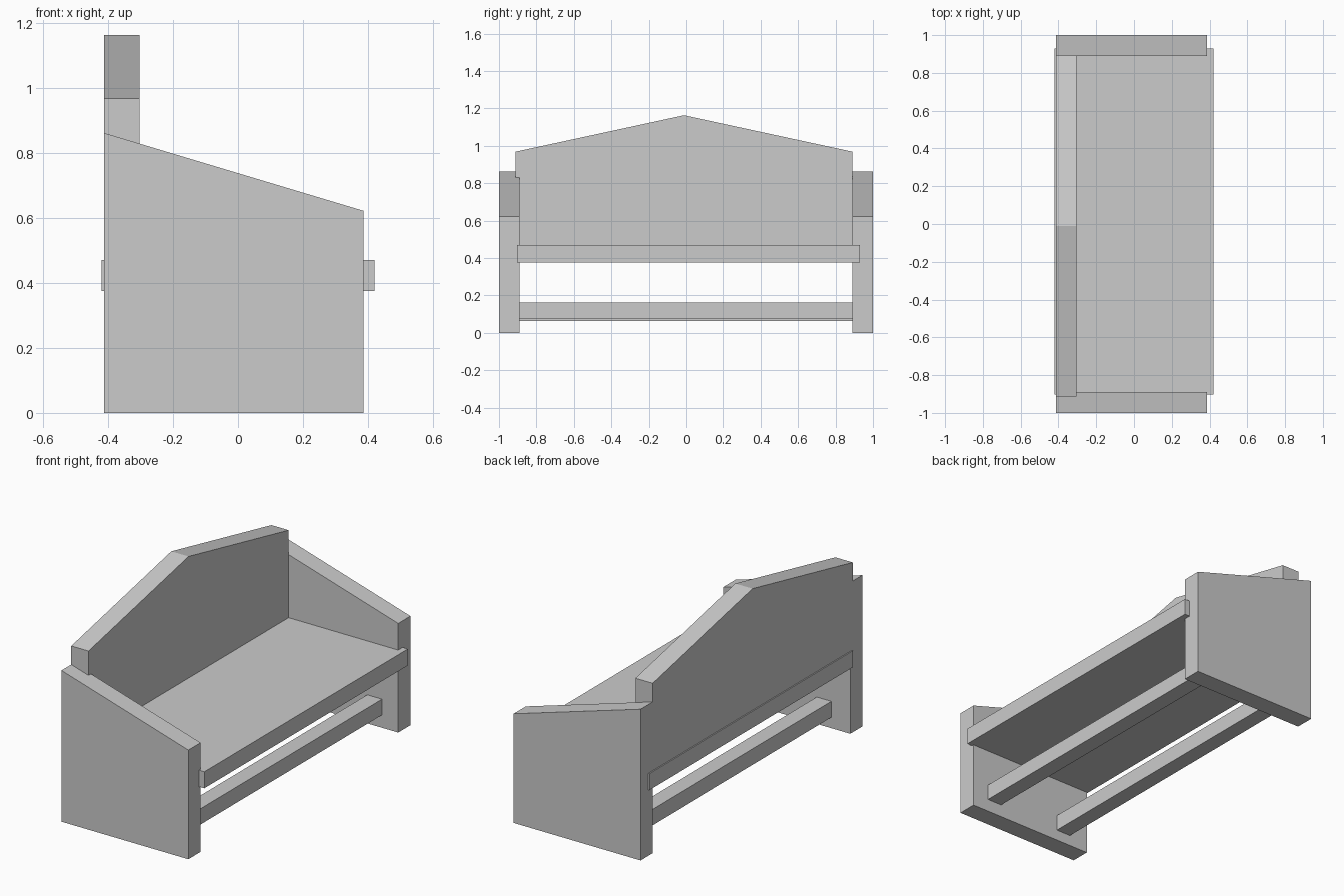
import bpy, bmesh
from mathutils import Vector

if "Cube" in bpy.data.objects:
    bpy.data.objects.remove(bpy.data.objects["Cube"])


def prism(name, outline, offset):
    """Extrude a planar outline along an offset vector."""
    bm = bmesh.new()
    face = bm.faces.new([bm.verts.new(p) for p in outline])
    ext = bmesh.ops.extrude_face_region(bm, geom=[face])
    verts = [g for g in ext["geom"] if isinstance(g, bmesh.types.BMVert)]
    bmesh.ops.translate(bm, verts=verts, vec=Vector(offset))
    bmesh.ops.recalc_face_normals(bm, faces=bm.faces)
    mesh = bpy.data.meshes.new(name)
    bm.to_mesh(mesh)
    bm.free()
    obj = bpy.data.objects.new(name, mesh)
    bpy.context.collection.objects.link(obj)
    return obj


def box(name, x, y, z):
    outline = [(x[0], y[0], z[0]), (x[1], y[0], z[0]), (x[1], y[1], z[0]), (x[0], y[1], z[0])]
    return prism(name, outline, (0, 0, z[1] - z[0]))


BACK, FRONT = -0.413, 0.387   # panel depth limits
INNER = 0.89                  # inner face of side panels

# Side panels with sloping tops
profile = [(BACK, 0), (FRONT, 0), (FRONT, 0.622), (BACK, 0.862)]
for side, s in (("left", -1), ("right", 1)):
    prism(side + "_side_panel", [(x, s, z) for x, z in profile], (0, -s * (1 - INNER), 0))

# Peaked backrest, slightly let into one panel
back = [(-0.912, 0.46), (0.891, 0.46), (0.891, 0.968), (-0.011, 1.163), (-0.912, 0.968)]
prism("backrest", [(BACK, y, z) for y, z in back], (0.109, 0, 0))

# Seat board, protruding a little past the panels front and back
box("seat", (-0.42, 0.42), (-0.903, 0.93), (0.376, 0.47))

# Lower stretchers
box("front_stretcher", (0.192, 0.285), (-INNER, INNER), (0.073, 0.163))
box("back_stretcher", (-0.294, -0.202), (-INNER, INNER), (0.062, 0.153))
